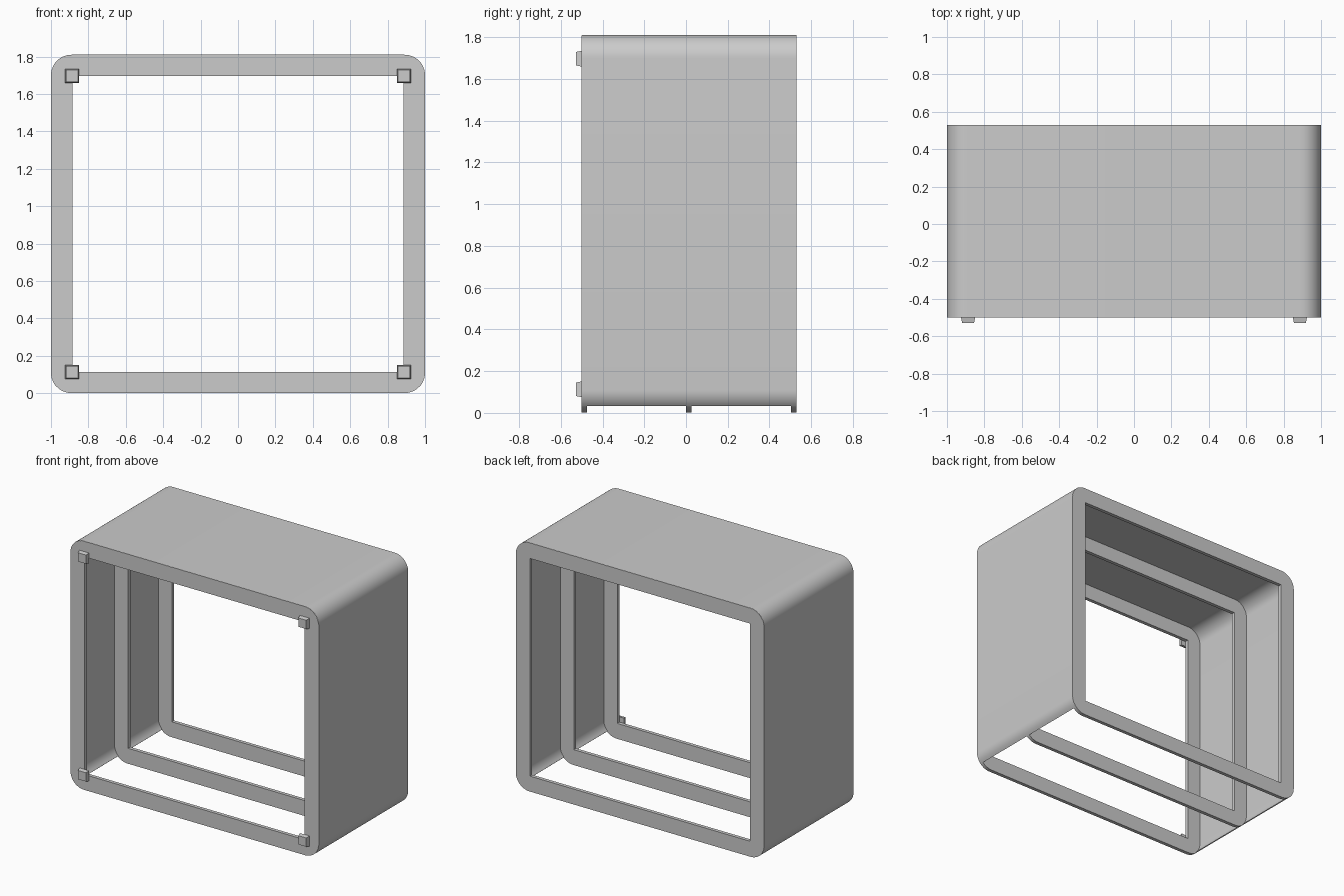
import bpy, bmesh, math

cube = bpy.data.objects.get("Cube")
if cube:
    bpy.data.objects.remove(cube, do_unlink=True)

grey = bpy.data.materials.new("light_grey")
grey.use_nodes = True
grey.diffuse_color = (0.6, 0.6, 0.6, 1)
grey.node_tree.nodes["Principled BSDF"].inputs["Base Color"].default_value = (0.6, 0.6, 0.6, 1)

HEIGHT, RADIUS, WALL = 1.81, 0.11, 0.006
FRONT, BACK = -0.5, 0.53
STEPS = 12


def arc(cx, cz, r, start, end, steps):
    return [(cx + r * math.cos(math.radians(start + (end - start) * i / steps)),
             cz + r * math.sin(math.radians(start + (end - start) * i / steps)))
            for i in range(steps + 1)]


def finish(bm, name, smooth=True):
    bmesh.ops.recalc_face_normals(bm, faces=bm.faces)
    mesh = bpy.data.meshes.new(name)
    bm.to_mesh(mesh)
    bm.free()
    mesh.materials.append(grey)
    obj = bpy.data.objects.new(name, mesh)
    bpy.context.collection.objects.link(obj)
    if smooth:
        bpy.ops.object.select_all(action='DESELECT')
        obj.select_set(True)
        bpy.context.view_layer.objects.active = obj
        bpy.ops.object.shade_smooth_by_angle(angle=math.radians(30))
    return obj


def band(name, outer, inner, y0, y1, closed):
    """Extrude the strip between two matching outlines along y."""
    bm = bmesh.new()
    rows = [[bm.verts.new((x, y, z)) for x, z in line]
            for line, y in ((outer, y0), (outer, y1), (inner, y1), (inner, y0))]
    n = len(outer)
    for i in range(n if closed else n - 1):
        j = (i + 1) % n
        for a, b in zip(rows, rows[1:] + rows[:1]):
            bm.faces.new((a[i], a[j], b[j], b[i]))
    if not closed:
        for end in (0, -1):
            bm.faces.new([row[end] for row in rows])
    return finish(bm, name)


# Thin wrap over the sides and top, open underneath
def wrap_line(inset):
    cx, top, r = 1 - RADIUS, HEIGHT - RADIUS, RADIUS - inset
    return (arc(cx, RADIUS, r, -45, 0, STEPS // 2) + arc(cx, top, r, 0, 90, STEPS)
            + arc(-cx, top, r, 90, 180, STEPS) + arc(-cx, RADIUS, r, 180, 225, STEPS // 2))


band("outer_shell", wrap_line(0), wrap_line(WALL), FRONT + 0.001, BACK - 0.001, False)

# Three rounded frames with square openings, just inside the shell surface
outer, inner = [], []
for sx, sz, start in ((1, -1, 270), (1, 1, 0), (-1, 1, 90), (-1, -1, 180)):
    cx, cz = sx * (1 - RADIUS), HEIGHT / 2 + sz * (HEIGHT / 2 - RADIUS)
    outer += arc(cx, cz, RADIUS - 0.001, start, start + 90, STEPS)
    inner.append((sx * 0.885, HEIGHT / 2 + sz * 0.792))

for name, y0 in (("front_frame", FRONT), ("middle_frame", 0.0), ("back_frame", BACK - 0.026)):
    bm = bmesh.new()
    loops = []
    for y in (y0, y0 + 0.026):
        o = [bm.verts.new((x, y, z)) for x, z in outer]
        i = [bm.verts.new((x, y, z)) for x, z in inner]
        loops.append((o, i))
        for c in range(4):
            corner = o[c * (STEPS + 1):(c + 1) * (STEPS + 1)]
            bm.faces.new(corner + [i[c]])
            d = (c + 1) % 4
            bm.faces.new((corner[-1], o[d * (STEPS + 1)], i[d], i[c]))
    for a, b in zip(loops[0], loops[1]):
        for k in range(len(a)):
            m = (k + 1) % len(a)
            bm.faces.new((a[k], a[m], b[m], b[k]))
    finish(bm, name)

# Small tapered pads on the inner corners of the front frame
for side, sx in (("left", 1), ("right", -1)):
    for level, sz in (("lower", -1), ("upper", 1)):
        bm = bmesh.new()
        bmesh.ops.create_cube(bm, size=1)
        for v in bm.verts:
            width = 0.064 if v.co.y < 0 else 0.076
            v.co = (sx * 0.887 + v.co.x * width, FRONT - 0.014 + v.co.y * 0.028,
                    HEIGHT / 2 + sz * 0.792 + v.co.z * width)
        finish(bm, f"{level}_{side}_pad", False)
